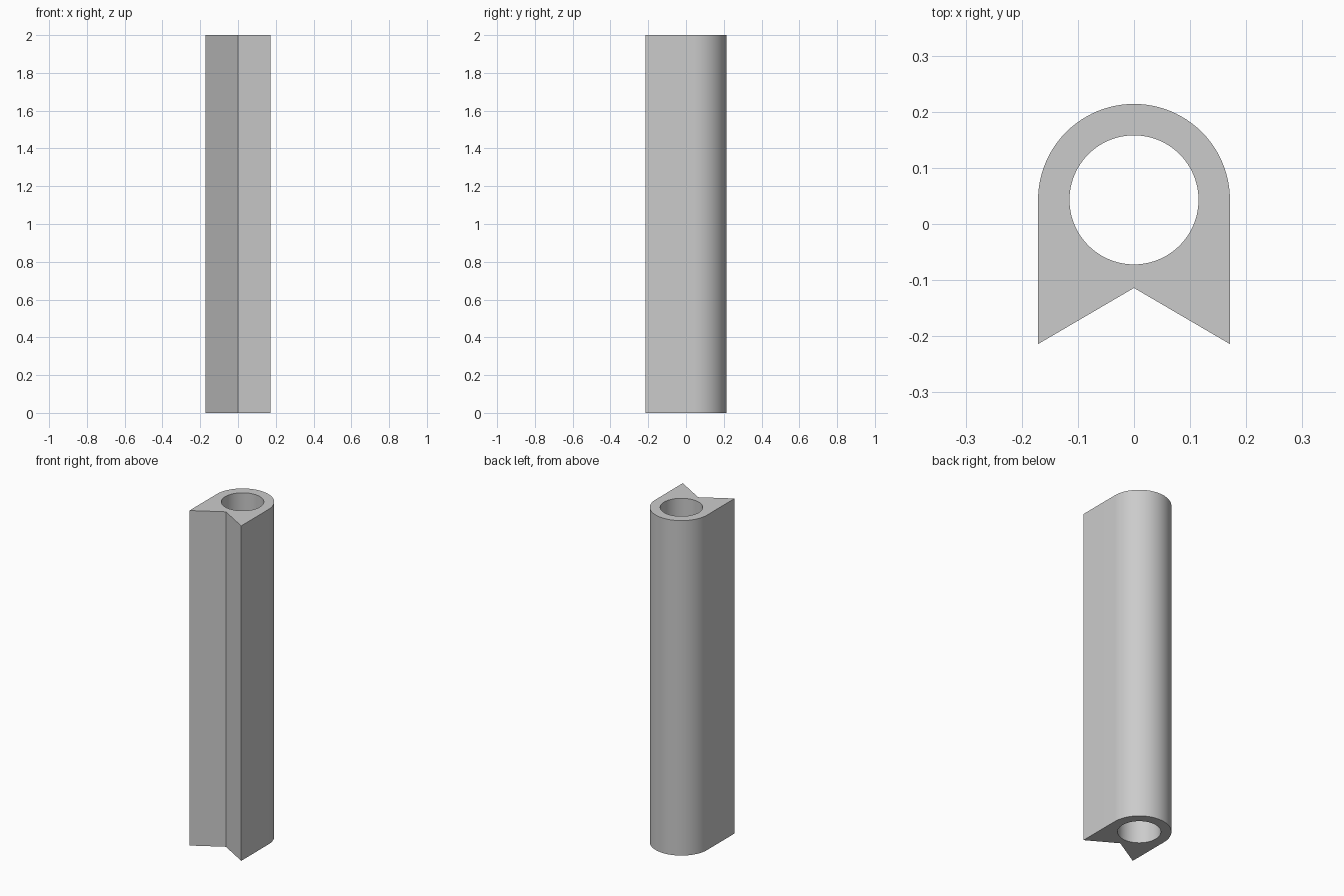
import bpy
import bmesh
from math import cos, sin, pi, radians

HEIGHT = 2.0
CENTRE_Y = 0.043
OUTER_R = 0.171
BORE_R = 0.115

cube = bpy.data.objects.get("Cube")
if cube:
    bpy.data.objects.remove(cube, do_unlink=True)


def arc(radius, sweep, steps):
    """Points counter-clockwise from +x around the bore axis."""
    return [(radius * cos(sweep * i / steps), CENTRE_Y + radius * sin(sweep * i / steps))
            for i in range(steps + 1)]


def add_loop(bm, points):
    verts = [bm.verts.new((x, y, 0)) for x, y in points]
    return [bm.edges.new((a, b)) for a, b in zip(verts, verts[1:] + verts[:1])]


# Cross-section: rounded back, straight sides, V notch at the front, round bore
outline = arc(OUTER_R, pi, 48) + [(-OUTER_R, -0.214), (0, -0.114), (OUTER_R, -0.214)]
bore = arc(BORE_R, 2 * pi, 96)[:-1]

bm = bmesh.new()
edges = add_loop(bm, outline) + add_loop(bm, bore)
bmesh.ops.triangle_fill(bm, edges=edges, use_beauty=True, use_dissolve=False)

# Extrude the section to full height, keeping the bottom cap
result = bmesh.ops.extrude_face_region(bm, geom=bm.faces[:], use_keep_orig=True)
top = [v for v in result["geom"] if isinstance(v, bmesh.types.BMVert)]
bmesh.ops.translate(bm, verts=top, vec=(0, 0, HEIGHT))
bmesh.ops.recalc_face_normals(bm, faces=bm.faces[:])

mesh = bpy.data.meshes.new("notched_tube")
bm.to_mesh(mesh)
bm.free()
tube = bpy.data.objects.new("notched_tube", mesh)
bpy.context.collection.objects.link(tube)

# Plain grey material
grey = bpy.data.materials.new("light_grey")
grey.use_nodes = True
colour = (0.6, 0.6, 0.6, 1)
grey.diffuse_color = colour
grey.node_tree.nodes["Principled BSDF"].inputs["Base Color"].default_value = colour
mesh.materials.append(grey)

# Smooth curved walls, sharp corners
bpy.ops.object.select_all(action="DESELECT")
tube.select_set(True)
bpy.context.view_layer.objects.active = tube
bpy.ops.object.shade_smooth_by_angle(angle=radians(30))
